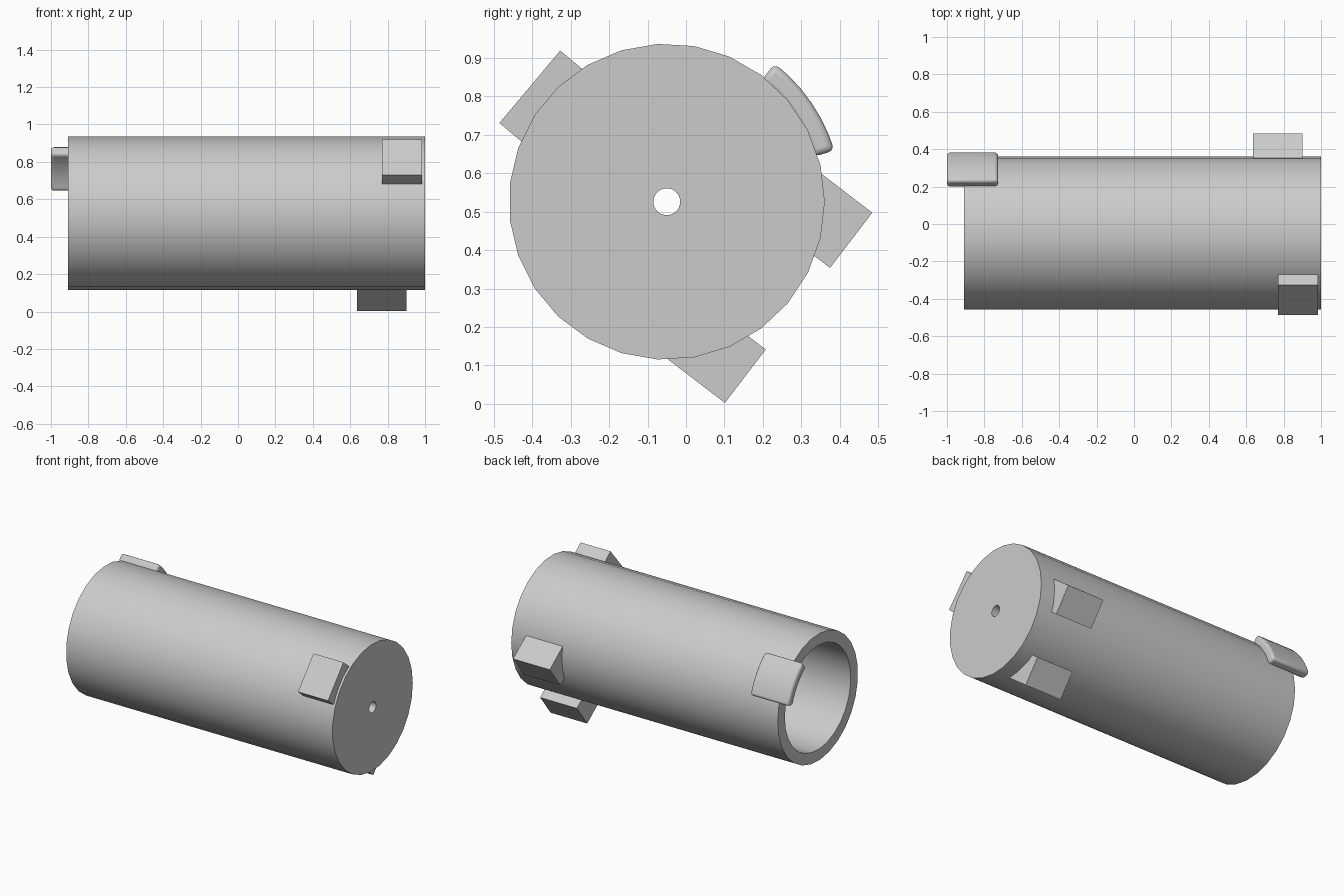
import bpy
import bmesh
from math import sin, cos, radians, pi

cube = bpy.data.objects.get("Cube")
if cube:
    bpy.data.objects.remove(cube)

CY, CZ = -0.05, 0.526          # axis of the barrel, running along x
R_OUT, R_BORE, R_HOLE = 0.411, 0.338, 0.035
SIDES = 27

grey = bpy.data.materials.new("plain grey")
grey.use_nodes = True
grey.diffuse_color = (0.6, 0.6, 0.6, 1)
grey.node_tree.nodes["Principled BSDF"].inputs["Base Color"].default_value = (0.6, 0.6, 0.6, 1)


def finish(name, bm, smooth=None):
    bmesh.ops.recalc_face_normals(bm, faces=bm.faces)
    mesh = bpy.data.meshes.new(name)
    bm.to_mesh(mesh)
    bm.free()
    mesh.materials.append(grey)
    obj = bpy.data.objects.new(name, mesh)
    bpy.context.collection.objects.link(obj)
    if smooth:
        bpy.ops.object.select_all(action='DESELECT')
        obj.select_set(True)
        bpy.context.view_layer.objects.active = obj
        bpy.ops.object.shade_smooth_by_angle(angle=radians(smooth))
    return obj


def extruded(section, x0, x1):
    """Prism along x from a section given as offsets (y, z) from the axis."""
    bm = bmesh.new()
    near = [bm.verts.new((x0, CY + y, CZ + z)) for y, z in section]
    far = [bm.verts.new((x1, CY + y, CZ + z)) for y, z in section]
    n = len(section)
    bm.faces.new(near)
    bm.faces.new(far)
    for i in range(n):
        j = (i + 1) % n
        bm.faces.new((near[i], near[j], far[j], far[i]))
    return bm


# Barrel: closed profile spun round the axis, open at -x, small hole at +x
profile = [(-0.91, R_OUT), (1.0, R_OUT), (1.0, R_HOLE),
           (0.92, R_HOLE), (0.92, R_BORE), (-0.91, R_BORE)]
bm = bmesh.new()
rings = []
for x, r in profile:
    angles = [2 * pi * i / SIDES for i in range(SIDES)]
    rings.append([bm.verts.new((x, CY + r * cos(a), CZ + r * sin(a))) for a in angles])
for k, ring in enumerate(rings):
    following = rings[(k + 1) % len(rings)]
    for i in range(SIDES):
        j = (i + 1) % SIDES
        bm.faces.new((ring[i], ring[j], following[j], following[i]))
finish("barrel", bm, 30)


# Lugs: flat-topped blocks seated in the barrel wall
def lug(name, angle, x0, x1, points):
    """Points are (tangent, normal) offsets in a frame turned to the angle."""
    c, s = cos(radians(angle)), sin(radians(angle))
    section = [(n * c - t * s, n * s + t * c) for t, n in points]
    finish(name, extruded(section, x0, x1))


lug("front_lug", 140, 0.77, 0.985,
    [(-0.123, 0.38), (-0.123, 0.465), (0.123, 0.465), (0.123, 0.38)])
lug("back_lug", -37.4, 0.637, 0.9,
    [(0.121, 0.375), (0.121, 0.442), (0.302, 0.442), (0.302, 0.26)])
lug("bottom_lug", -37.4, 0.637, 0.9,
    [(-0.149, 0.36), (-0.149, 0.438), (-0.324, 0.438), (-0.324, 0.235)])

# Key: curved plate with rounded edges, overhanging the open end
steps = 6
arc = [radians(17 + 35 * i / steps) for i in range(steps + 1)]
section = [(0.456 * cos(a), 0.456 * sin(a)) for a in arc]
section += [(0.398 * cos(a), 0.398 * sin(a)) for a in reversed(arc)]
key = finish("curved_key", extruded(section, -1.0, -0.727), 40)
bevel = key.modifiers.new("rounded_edges", 'BEVEL')
bevel.width = 0.016
bevel.segments = 3
bevel.limit_method = 'ANGLE'
bevel.angle_limit = radians(40)
